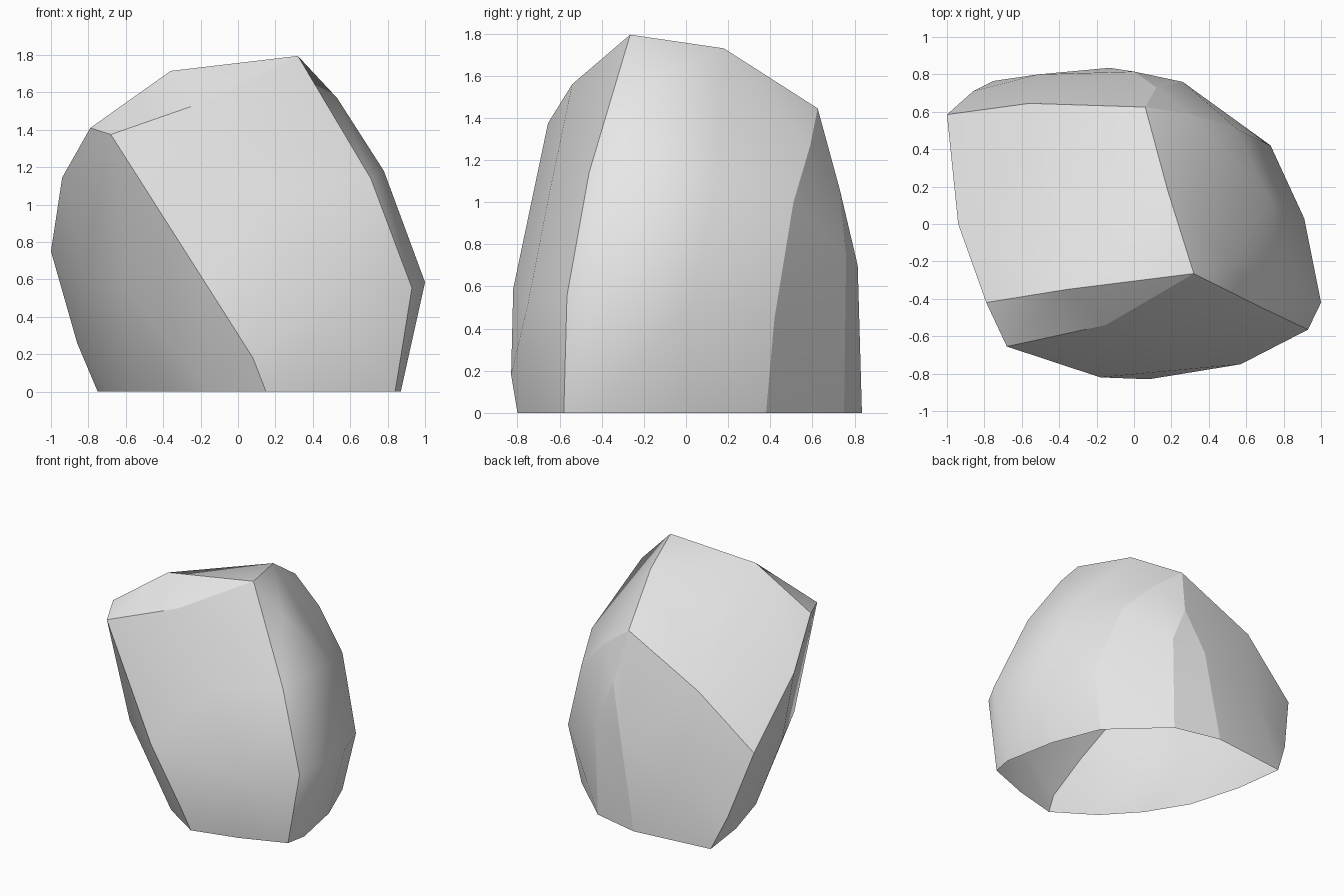
import bpy, bmesh, math
from mathutils import Vector

if "Cube" in bpy.data.objects:
    bpy.data.objects.remove(bpy.data.objects["Cube"])

# Main corners, where several broken sides meet
peak = (.32, -.265, 1.795)
front_corner = (-.68, -.655, 1.375)
left_shoulder = (-.79, -.42, 1.41)
left_end = (-1, .585, .75)
back_corner = (.06, .625, 1.445)
back_fork = (.12, .73, 1.06)

# Crisp ridges of the stone, each running from corner to corner
ridges = [
    [peak, (.18, .18, 1.73), back_corner, (-.56, .645, 1.14), left_end],          # around the crown
    [left_end, (-.94, 0, 1.145), left_shoulder, (-.36, -.35, 1.715), peak],
    [left_shoulder, front_corner, (-.15, -.54, 1.56), peak],                     # upper front chip
    [front_corner, (-.18, -.82, .59), (.08, -.83, .18), (.15, -.8, 0)],          # front to left side
    [peak, (.71, -.46, 1.14), (.93, -.565, .555), (.84, -.58, 0)],               # front to right side
    [left_end, (-.86, .71, .26), (-.75, .765, 0)],                               # left side to back
    [back_corner, (.29, .59, 1.27), (.55, .51, 1.0), (.73, .42, .45), (.64, .38, 0)],
    [back_corner, back_fork, (.26, .76, .75), (.24, .75, 0)],                    # back facets
    [back_fork, (0, .815, .7), (-.13, .835, 0)],
]

# Gentle swelling of each side, between the ridges
front_swell = [(.2, -.645, 1.06), (.57, -.75, .52)]
right_swell = [(.53, -.21, 1.57), (.78, -.29, 1.18), (1, -.42, .585), (.72, .14, 1.1), (.91, .03, .53)]
left_swell = [(-.59, -.5, .55), (-.82, -.02, .57)]
back_swell = [(-.51, .8, .5)]
crown_swell = [(-.4, .12, 1.48)]
foot = [(.5, -.71), (.87, -.42), (.79, 0), (-.7, .38), (-.58, -.04), (-.39, -.35), (-.16, -.6)]

points = {p for r in ridges for p in r}
points |= set(front_swell + right_swell + left_swell + back_swell + crown_swell)
points |= {(x, y, 0) for x, y in foot}

# Wrap the corners in a convex skin
bm = bmesh.new()
for p in sorted(points):
    bm.verts.new(p)
bmesh.ops.convex_hull(bm, input=bm.verts[:])
bmesh.ops.delete(bm, geom=[v for v in bm.verts if not v.link_faces], context='VERTS')
bmesh.ops.recalc_face_normals(bm, faces=bm.faces[:])

# The stone is open underneath
under = [f for f in bm.faces if all(v.co.z < .001 for v in f.verts)]
bmesh.ops.delete(bm, geom=under, context='FACES')

# Smooth sides, sharp ridges
pairs = [(Vector(a), Vector(b)) for r in ridges for a, b in zip(r, r[1:])]


def near(v, p):
    return (v.co - p).length < .001


for f in bm.faces:
    f.smooth = True
for e in bm.edges:
    a, b = e.verts
    e.smooth = not any((near(a, p) and near(b, q)) or (near(a, q) and near(b, p)) for p, q in pairs)

mesh = bpy.data.meshes.new("boulder")
bm.to_mesh(mesh)
bm.free()
boulder = bpy.data.objects.new("boulder", mesh)
bpy.context.collection.objects.link(boulder)

# Stone colour
stone = bpy.data.materials.new("grey stone")
stone.diffuse_color = (.8, .8, .8, 1)
stone.use_nodes = True
stone.node_tree.nodes["Principled BSDF"].inputs["Base Color"].default_value = stone.diffuse_color
mesh.materials.append(stone)
